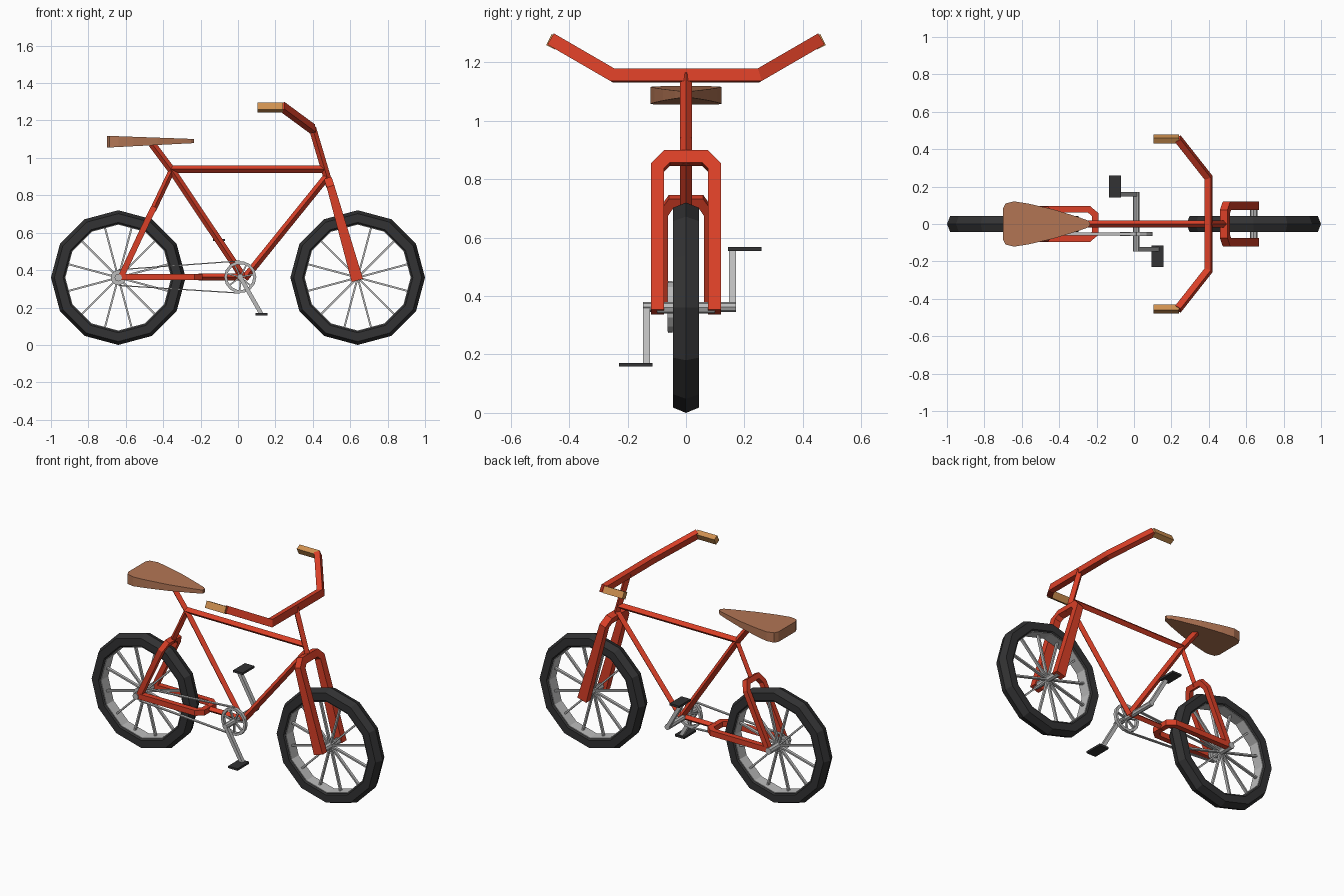
import bpy, bmesh, math
from mathutils import Vector, Matrix

if "Cube" in bpy.data.objects:
    bpy.data.objects.remove(bpy.data.objects["Cube"])

def material(name, r, g, b):
    m = bpy.data.materials.new(name)
    m.diffuse_color = (r, g, b, 1)
    m.use_nodes = True
    m.node_tree.nodes["Principled BSDF"].inputs["Base Color"].default_value = m.diffuse_color
    return m

RED = material("red paint", .70, .05, .02)
BLACK = material("black rubber", .032, .032, .033)
METAL = material("grey metal", .50, .50, .50)
BROWN = material("brown leather", .45, .18, .09)
TAN = material("tan grip", .62, .28, .08)

def finish(name, bm, mat):
    bmesh.ops.recalc_face_normals(bm, faces=bm.faces)
    me = bpy.data.meshes.new(name)
    bm.to_mesh(me)
    bm.free()
    me.materials.append(mat)
    ob = bpy.data.objects.new(name, me)
    bpy.context.collection.objects.link(ob)
    return ob

def sweep(bm, pts, a, b, side=(0, 1, 0), diamond=False, flare=1):
    """Four-sided bar along a path with mitred bends; a = half size along side."""
    pts = [Vector(p) for p in pts]
    dirs = [(q - p).normalized() for p, q in zip(pts, pts[1:])]
    d = dirs[0]
    s = Vector(side)
    u = (s - d * s.dot(d)).normalized()
    w = d.cross(u)
    signs = [(1, 0), (0, 1), (-1, 0), (0, -1)] if diamond else [(1, 1), (-1, 1), (-1, -1), (1, -1)]
    ring = [pts[0] + u * a * i + w * b * j for i, j in signs]
    rings = [ring]
    for k, d in enumerate(dirs):
        n = d if k + 1 == len(dirs) else (d + dirs[k + 1]).normalized()
        ring = [v + d * ((pts[k + 1] - v).dot(n) / d.dot(n)) for v in ring]
        rings.append(ring)
    for i in (0, -1):
        rings[i] = [v + w * (v - pts[i]).dot(w) * (flare - 1) for v in rings[i]]
    vs = [[bm.verts.new(v) for v in r] for r in rings]
    for r, t in zip(vs, vs[1:]):
        for i in range(4):
            bm.faces.new((r[i], r[(i + 1) % 4], t[(i + 1) % 4], t[i]))
    bm.faces.new(vs[0])
    bm.faces.new(vs[-1])

def bar(name, pts, a, b, mat=RED, **kw):
    bm = bmesh.new()
    sweep(bm, pts, a, b, **kw)
    return finish(name, bm, mat)

def lathe(name, profile, cx, cz, n, mat):
    """Closed (radius, y) profile turned round a y axis."""
    bm = bmesh.new()
    rings = []
    for k in range(n):
        t = 2 * math.pi * k / n
        rings.append([bm.verts.new((cx + r * math.cos(t), y, cz + r * math.sin(t))) for r, y in profile])
    m = len(profile)
    for k in range(n):
        r, t = rings[k], rings[(k + 1) % n]
        for i in range(m):
            bm.faces.new((r[i], r[(i + 1) % m], t[(i + 1) % m], t[i]))
    return finish(name, bm, mat)

def rod(name, cx, cz, r, y0, y1, n, mat):
    bm = bmesh.new()
    bmesh.ops.create_cone(bm, cap_ends=True, segments=n, radius1=r, radius2=r, depth=y1 - y0,
                          matrix=Matrix.Translation((cx, (y0 + y1) / 2, cz)) @ Matrix.Rotation(math.pi / 2, 4, 'X'))
    return finish(name, bm, mat)

def box(name, loc, size, mat, tilt=0):
    bm = bmesh.new()
    bmesh.ops.create_cube(bm, size=1, matrix=Matrix.Translation(loc) @ Matrix.Rotation(tilt, 4, 'X')
                          @ Matrix.Diagonal((*size, 1)))
    return finish(name, bm, mat)

def spokes(name, cx, cz, y, r0, r1, count, offset, a, b):
    bm = bmesh.new()
    for k in range(count):
        t = 2 * math.pi * k / count + offset
        c, s = math.cos(t), math.sin(t)
        sweep(bm, [(cx + r0 * c, y, cz + r0 * s), (cx + r1 * c, y, cz + r1 * s)], a, b)
    return finish(name, bm, METAL)

# Wheels
for label, x in (("rear", -.64), ("front", .64)):
    lathe(label + "_tyre", [(.36, 0), (.342, .044), (.295, .044), (.287, .036),
                            (.287, -.036), (.295, -.044), (.342, -.044)], x, .36, 12, BLACK)
    lathe(label + "_rim", [(.283, .035), (.283, -.035), (.30, -.035), (.30, .035)], x, .36, 12, METAL)
    spokes(label + "_spokes", x, .36, 0, .01, .285, 12, math.pi / 12, .009, .005)
    rod(label + "_hub", x, .36, .02, -.1, .1, 8, METAL)

# Frame tubes
R = .02
bar("top_tube", [(-.36, 0, .94), (.465, 0, .94)], R, R, diamond=True)
bar("seat_tube", [(.03, 0, .36), (-.355, 0, .935), (-.46, 0, 1.075)], R, R, diamond=True)
bar("down_tube", [(.035, 0, .355), (.475, 0, .90)], R, R, diamond=True)
bar("stem", [(.398, 0, 1.16), (.49, 0, .85)], R, R, diamond=True)

# Rear stays: one stub each, splitting round the wheel
bar("seat_stay_stub", [(-.355, 0, .93), (-.455, 0, .72)], .017, .017, diamond=True)
bar("seat_stays", [(-.63, -.078, .355), (-.475, -.078, .685), (-.455, -.05, .725),
                   (-.455, .05, .725), (-.475, .078, .685), (-.63, .078, .355)], .016, .016)
bar("chain_stay_stub", [(.03, 0, .363), (-.21, 0, .363)], .018, .018, diamond=True)
bar("chain_stays", [(-.63, -.078, .363), (-.24, -.078, .363), (-.207, -.05, .363),
                    (-.207, .05, .363), (-.24, .078, .363), (-.63, .078, .363)], .017, .017)

# Front fork, wider towards the axle
bar("front_fork", [(.638, -.097, .345), (.497, -.097, .84), (.486, -.065, .872),
                   (.486, .065, .872), (.497, .097, .84), (.638, .097, .345)], .022, .021, flare=1.5)

# Handlebar and grips
bar("handlebar", [(.235, -.455, 1.275), (.398, -.248, 1.155), (.398, .248, 1.155), (.235, .455, 1.275)],
    .017, .022, side=(1, 0, 0))
for label, s in (("right", -1), ("left", 1)):
    box(label + "_grip", (.173, s * .454, 1.27), (.135, .034, .042), TAN, s * math.radians(27))

# Seat: flat outline, thinning towards the nose
half = [(-.70, .085), (-.687, .11), (-.64, .121), (-.56, .108), (-.43, .078), (-.30, .038), (-.25, .02), (-.235, .008)]
outline = half + [(x, -y) for x, y in reversed(half)]
bm = bmesh.new()
top, low = [], []
for x, y in outline:
    t = (x + .70) / .465
    top.append(bm.verts.new((x, y, 1.118 - .017 * t)))
    low.append(bm.verts.new((x, y, 1.055 + .024 * t)))
bm.faces.new(top)
bm.faces.new(low)
for i in range(len(top)):
    j = (i + 1) % len(top)
    bm.faces.new((top[i], top[j], low[j], low[i]))
finish("seat", bm, BROWN)

# Cranks and pedals
CX, CZ = .012, .363
rod("crank_axle", CX, CZ, .017, -.147, .171, 8, METAL)
for label, y, x, z, py in (("right", -.135, .125, .165, -.172), ("left", .159, -.101, .561, .201)):
    bar(label + "_crank", [(CX, y, CZ), (x, y, z)], .012, .011, METAL)
    box(label + "_pedal", (x, py, z), (.065, .116, .013), BLACK)

# Chainring, sprocket and chain
CY = -.054
lathe("chainring", [(.07, CY - .01), (.086, CY - .01), (.086, CY + .01), (.07, CY + .01)], CX, CZ, 14, METAL)
spokes("chainring_spokes", CX, CZ, CY, .01, .075, 7, .2, .007, .004)
rod("sprocket", -.64, .36, .04, CY - .008, CY + .008, 12, METAL)
for label, s in (("upper", 1), ("lower", -1)):
    bar(label + "_chain", [(-.64, CY, .36 + s * .042), (CX, CY, CZ + s * .086)], .008, .003, METAL)
